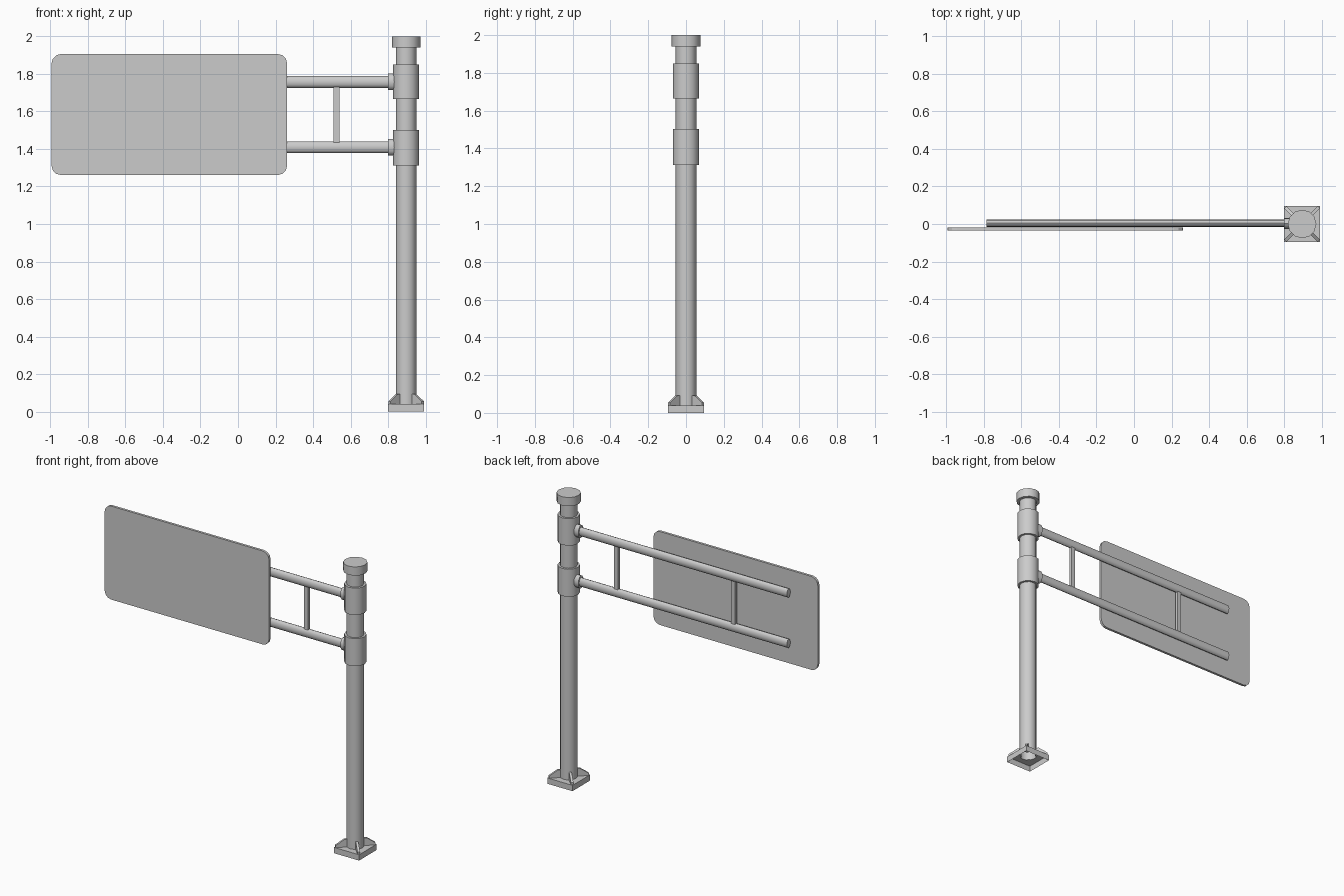
import bpy, bmesh
from math import sin, cos, pi, radians
from mathutils import Vector, Matrix

if "Cube" in bpy.data.objects:
    bpy.data.objects.remove(bpy.data.objects["Cube"])

PX = 0.896      # post axis
SIDES = 12


def finish(bm, name, smooth=False):
    bmesh.ops.recalc_face_normals(bm, faces=bm.faces[:])
    me = bpy.data.meshes.new(name)
    bm.to_mesh(me)
    bm.free()
    ob = bpy.data.objects.new(name, me)
    bpy.context.collection.objects.link(ob)
    if smooth:
        bpy.ops.object.select_all(action='DESELECT')
        ob.select_set(True)
        bpy.context.view_layer.objects.active = ob
        bpy.ops.object.shade_smooth_by_angle(angle=radians(40))
    return ob


def loft(name, rings, caps=True, smooth=False):
    bm = bmesh.new()
    loops = [[bm.verts.new(p) for p in ring] for ring in rings]
    n = len(loops[0])
    for a, b in zip(loops, loops[1:]):
        for i in range(n):
            j = (i + 1) % n
            bm.faces.new((a[i], a[j], b[j], b[i]))
    if caps:
        bm.faces.new(loops[0])
        bm.faces.new(loops[-1])
    return finish(bm, name, smooth)


def circle(r, z, n=SIDES):
    return [(PX + r * cos(2 * pi * i / n), r * sin(2 * pi * i / n), z) for i in range(n)]


def square(h, z, n=16):
    pts = []
    for i in range(n):
        c, s = cos(2 * pi * i / n), sin(2 * pi * i / n)
        k = h / max(abs(c), abs(s))
        pts.append((PX + c * k, s * k, z))
    return pts


def oval(x, y, z, ry, rz, n=SIDES):
    return [(x, y + ry * cos(2 * pi * i / n), z + rz * sin(2 * pi * i / n)) for i in range(n)]


def box(name, lo, hi):
    x0, y0, z0 = lo
    x1, y1, z1 = hi
    return loft(name, [[(x0, y0, z), (x1, y0, z), (x1, y1, z), (x0, y1, z)] for z in (z0, z1)])


# Base plate, hollow underneath, with a hole leading into the post
loft("base_plate", [square(0.096, 0), square(0.096, 0.04), circle(0.054, 0.04, 16)], caps=False)

# Diagonal gussets at the plate corners
profile = [(0.045, 0.04), (0.126, 0.04), (0.126, 0.055), (0.07, 0.093), (0.045, 0.093)]
for k in range(4):
    rot = Matrix.Rotation(pi / 4 + k * pi / 2, 4, 'Z')
    loft(f"gusset_{k + 1}", [[Vector((PX, 0, 0)) + rot @ Vector((r, t, z)) for r, z in profile]
                             for t in (-0.008, 0.008)])

# Post and cap
loft("post", [circle(0.055, 0.04), circle(0.055, 1.95)], caps=False, smooth=True)
loft("post_cap", [circle(0.076, 1.94), circle(0.076, 2.0)], smooth=True)

# Two arms, each with a clamp sleeve and an oval collar
for label, z, s0, s1 in (("upper", 1.757, 1.665, 1.851), ("lower", 1.409, 1.312, 1.502)):
    loft(label + "_sleeve", [circle(0.07, s0), circle(0.07, s1)], smooth=True)
    loft(label + "_collar", [oval(x, 0.003, z, 0.029, 0.044) for x in (0.80, 0.86)], smooth=True)
    loft(label + "_arm", [oval(x, 0.004, z, 0.019, 0.031) for x in (-0.787, 0.85)], smooth=True)

# Struts between the arms
for label, x in (("inner", 0.525), ("outer", -0.37)):
    box(label + "_strut", (x - 0.015, -0.006, 1.42), (x + 0.015, 0.014, 1.745))

# Rounded sign panel
x0, x1, z0, z1, r = -0.994, 0.262, 1.261, 1.906, 0.05
outline = []
for k, (cx, cz) in enumerate(((x1 - r, z1 - r), (x0 + r, z1 - r), (x0 + r, z0 + r), (x1 - r, z0 + r))):
    for i in range(4):
        a = k * pi / 2 + i * pi / 6
        outline.append((cx + r * cos(a), cz + r * sin(a)))
loft("sign_panel", [[(x, y, z) for x, z in outline] for y in (-0.035, -0.018)])
